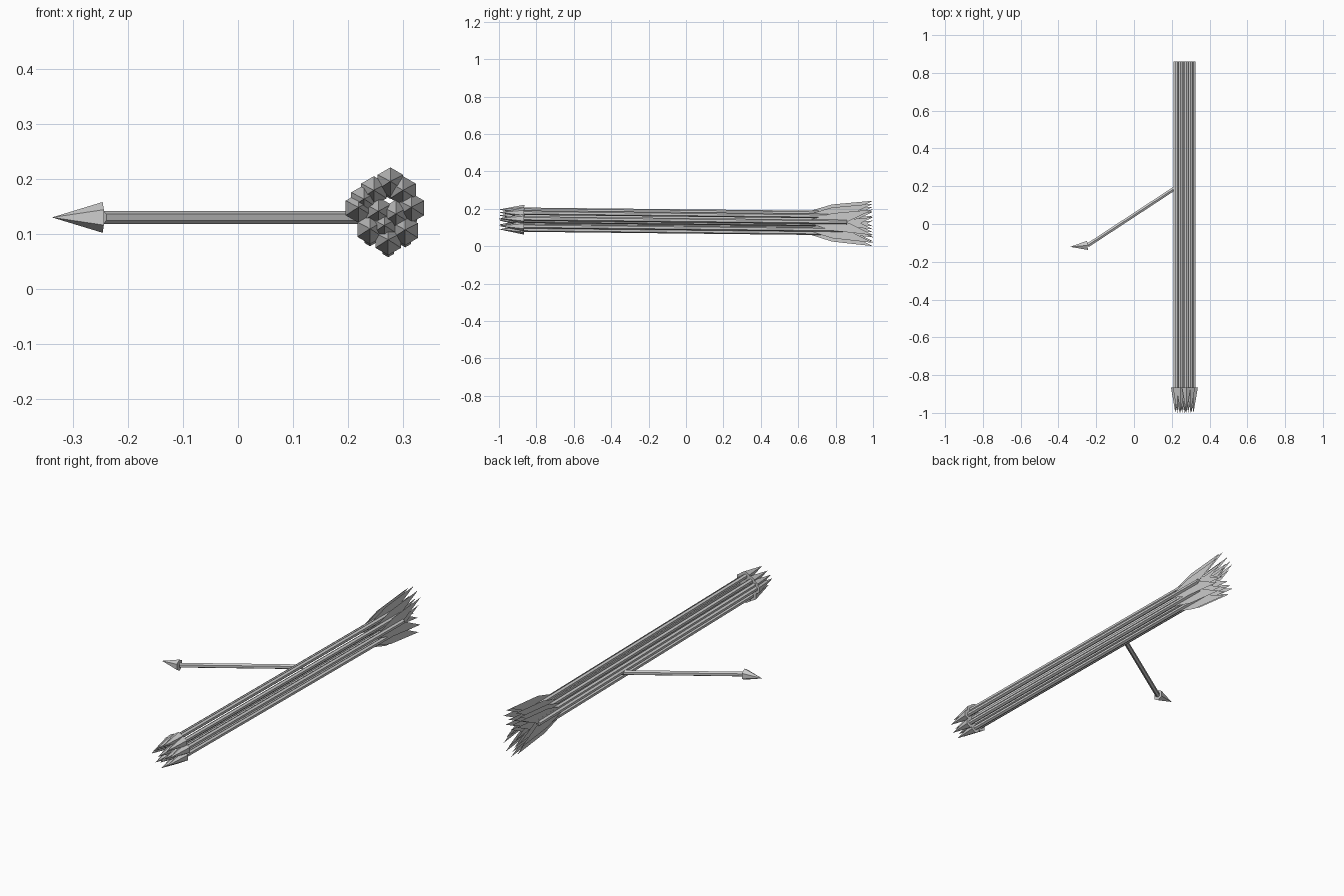
import bpy, bmesh
from mathutils import Vector
from math import cos, sin, tau

if "Cube" in bpy.data.objects:
    bpy.data.objects.remove(bpy.data.objects["Cube"])

def hex_solid(bm, a, b, ra, rb):
    """Six-sided rod (or cone when ra is 0) from a to b, one corner pointing up."""
    a, b = Vector(a), Vector(b)
    d = (b - a).normalized()
    side = d.cross(Vector((0, 0, 1))).normalized()
    up = side.cross(d)
    def ring(c, r):
        if r == 0:
            return [bm.verts.new(c)]
        return [bm.verts.new(c + r * (cos(i * tau / 6) * up + sin(i * tau / 6) * side))
                for i in range(6)]
    A, B = ring(a, ra), ring(b, rb)
    for i in range(6):
        j = (i + 1) % 6
        if ra == 0:
            bm.faces.new((A[0], B[i], B[j]))
        else:
            bm.faces.new((A[i], B[i], B[j], A[j]))
    for r in (A, B):
        if len(r) == 6:
            bm.faces.new(r)

def finish(bm, name, solid=True):
    if solid:
        bmesh.ops.recalc_face_normals(bm, faces=bm.faces)
    me = bpy.data.meshes.new(name)
    bm.to_mesh(me)
    bm.free()
    ob = bpy.data.objects.new(name, me)
    bpy.context.collection.objects.link(ob)

# Arrow positions in the bundle (x, z at the tip)
centres = [(.277, .196), (.300, .180), (.247, .180), (.229, .164), (.219, .149),
           (.315, .149), (.255, .142), (.287, .137), (.304, .108), (.240, .110),
           (.273, .090), (.266, .116)]
SLOPE = -0.0108   # the bundle dips slightly towards the feathers

for n, (x, z0) in enumerate(centres, 1):
    def at(y, dz=0):
        return Vector((x, y, z0 + SLOPE * (y + 1) + dz))

    # Shaft and head
    bm = bmesh.new()
    hex_solid(bm, at(-.865), at(.86), .0118, .0118)
    finish(bm, f"arrow_shaft_{n}")
    bm = bmesh.new()
    hex_solid(bm, at(-1), at(-.865), 0, .0268)
    finish(bm, f"arrow_head_{n}")

    # Flat vertical feathers above and below the shaft
    bm = bmesh.new()
    for s in (1, -1):
        pts = [(.63, 0), (.78, .046), (1, .0684), (.86, 0)]
        bm.faces.new([bm.verts.new(at(y, s * h)) for y, h in pts])
    finish(bm, f"arrow_feathers_{n}", False)

# Short side arrow angled out of the bundle
bm = bmesh.new()
hex_solid(bm, (-.245, -.113, .1305), (.225, .195, .1305), .0118, .0118)
finish(bm, "side_arrow_shaft")
bm = bmesh.new()
hex_solid(bm, (-.338, -.121, .1305), (-.246, -.113, .1305), 0, .028)
finish(bm, "side_arrow_head")
